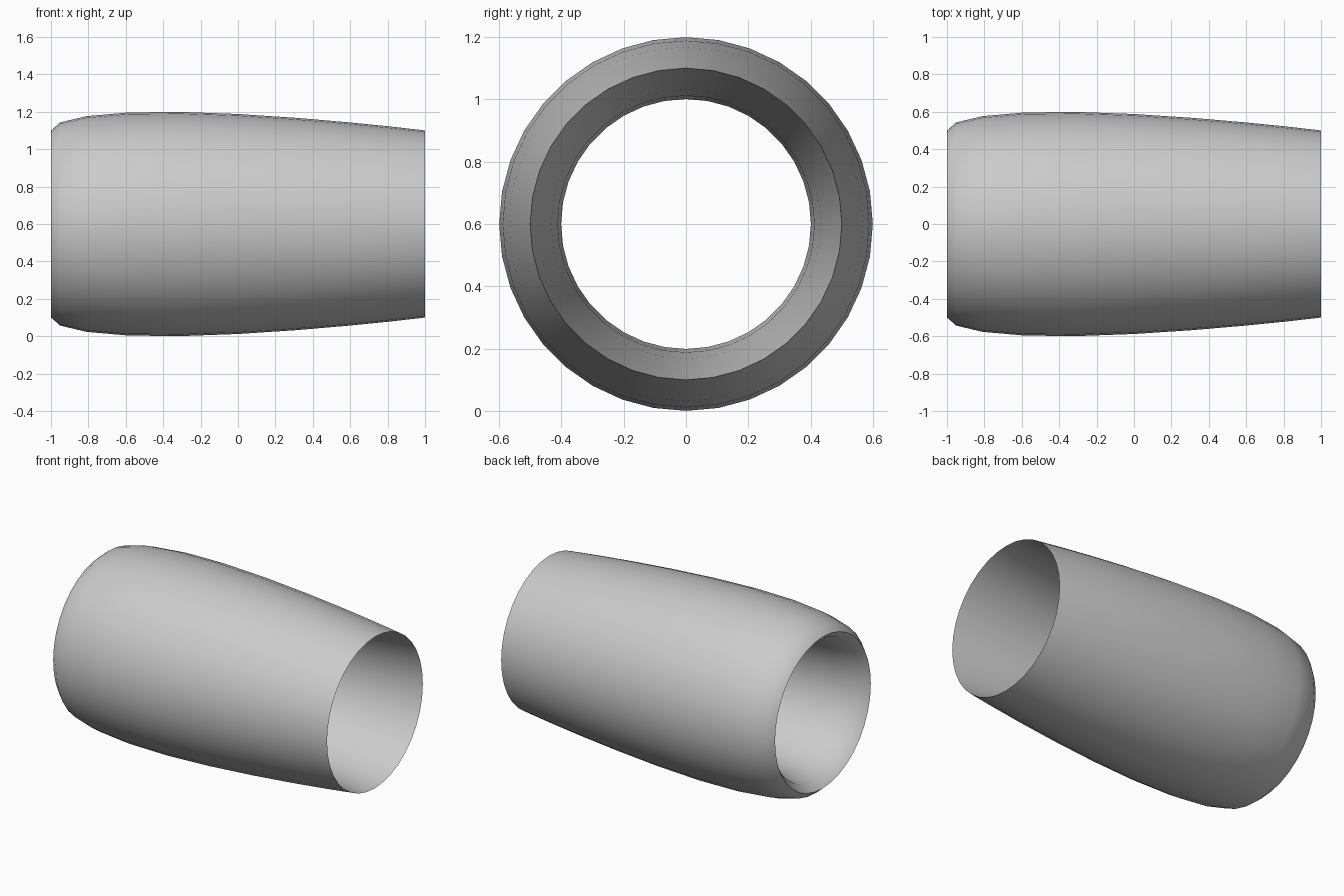
import bpy, bmesh, math
from mathutils import Vector

cube = bpy.data.objects.get("Cube")
if cube:
    bpy.data.objects.remove(cube, do_unlink=True)

LENGTH, LIP_RADIUS, AXIS_Z = 2.0, 0.5, 0.6
STATIONS, SIDES = 10, 36


def half_thickness(t):
    """Symmetric airfoil, 10 percent thick, closed at the tail."""
    return LENGTH * 0.5 * (0.2969 * math.sqrt(t) - 0.126 * t - 0.3516 * t**2
                           + 0.2843 * t**3 - 0.1036 * t**4)


# Closed airfoil section: outer skin nose to tail, then inner skin back to nose
stations = [(1 - math.cos(math.pi * i / STATIONS)) / 2 for i in range(STATIONS + 1)]
section = [(t, LIP_RADIUS + half_thickness(t)) for t in stations]
section += [(t, LIP_RADIUS - half_thickness(t)) for t in reversed(stations[1:-1])]

# Sweep the section around the long axis
bm = bmesh.new()
verts = [bm.verts.new((LENGTH * (t - 0.5), 0, r)) for t, r in section]
edges = [bm.edges.new((v, verts[(i + 1) % len(verts)])) for i, v in enumerate(verts)]
bmesh.ops.spin(bm, geom=verts + edges, cent=(0, 0, 0), axis=(1, 0, 0),
               angle=math.tau, steps=SIDES, use_merge=True)
bmesh.ops.remove_doubles(bm, verts=bm.verts[:], dist=0.0001)
bmesh.ops.recalc_face_normals(bm, faces=bm.faces[:])
bmesh.ops.translate(bm, verts=bm.verts[:], vec=Vector((0, 0, AXIS_Z)))

mesh = bpy.data.meshes.new("duct_shell")
bm.to_mesh(mesh)
bm.free()
duct = bpy.data.objects.new("duct_shell", mesh)
bpy.context.collection.objects.link(duct)

# Light grey finish
grey = bpy.data.materials.new("light_grey")
grey.use_nodes = True
colour = (0.6, 0.6, 0.6, 1)
grey.diffuse_color = colour
grey.node_tree.nodes["Principled BSDF"].inputs["Base Color"].default_value = colour
mesh.materials.append(grey)

# Smooth skins with sharp nose and tail rims
bpy.ops.object.select_all(action="DESELECT")
duct.select_set(True)
bpy.context.view_layer.objects.active = duct
bpy.ops.object.shade_smooth_by_angle(angle=math.radians(40))
